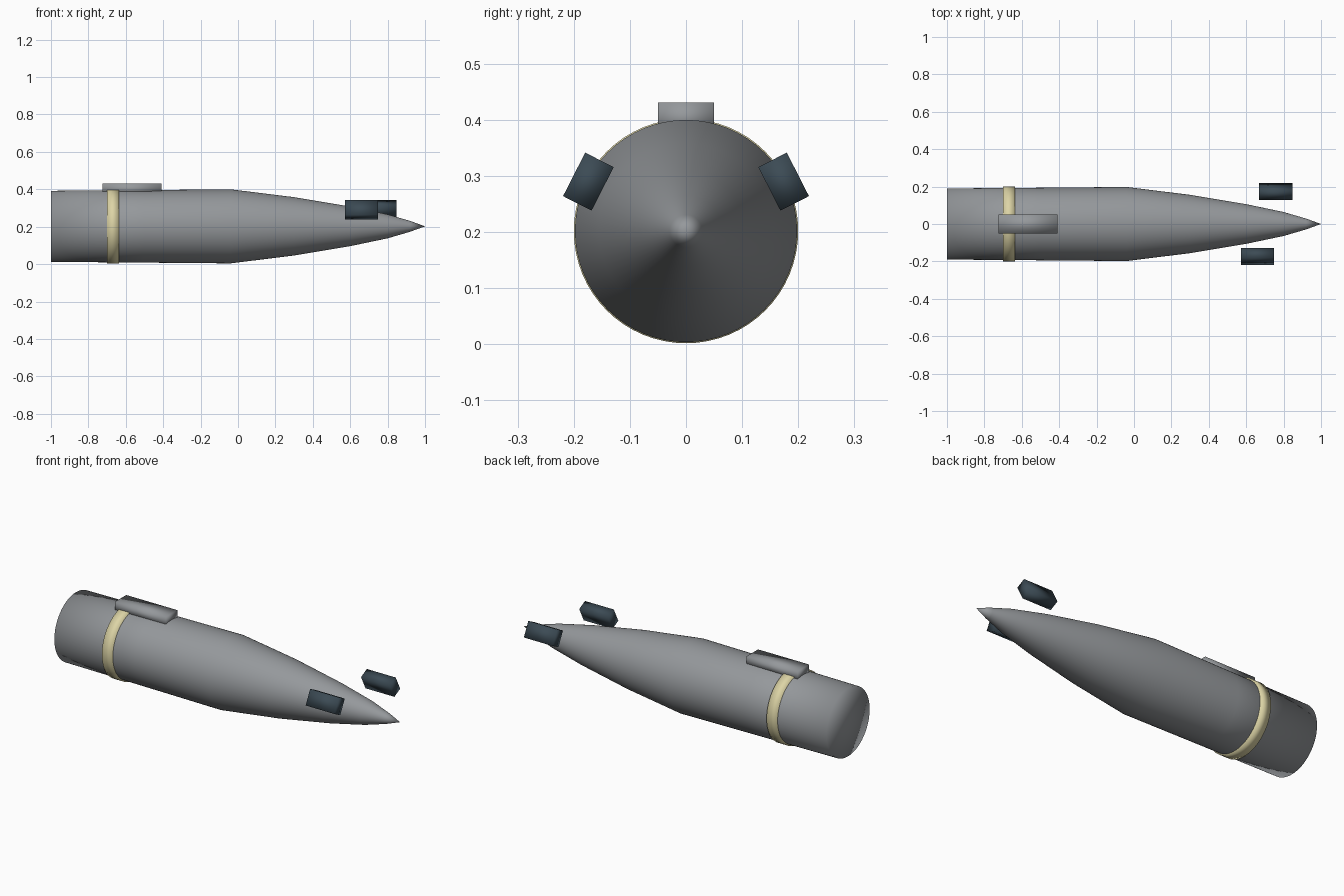
import bpy, bmesh, math

if "Cube" in bpy.data.objects:
    bpy.data.objects.remove(bpy.data.objects["Cube"])

AXIS_Z = 0.202  # height of the long axis


def material(name, rgb):
    m = bpy.data.materials.new(name)
    m.diffuse_color = (*rgb, 1)
    m.use_nodes = True
    m.node_tree.nodes["Principled BSDF"].inputs["Base Color"].default_value = m.diffuse_color
    return m


grey = material("steel grey", (0.30, 0.315, 0.33))
cream = material("pale yellow", (0.72, 0.66, 0.38))
slate = material("dark slate", (0.045, 0.07, 0.09))


def finish(name, bm, mat, loc=(0, 0, 0), tilt=0):
    bmesh.ops.recalc_face_normals(bm, faces=bm.faces[:])
    for f in bm.faces:
        f.smooth = True
    me = bpy.data.meshes.new(name)
    bm.to_mesh(me)
    bm.free()
    me.materials.append(mat)
    ob = bpy.data.objects.new(name, me)
    ob.location = loc
    ob.rotation_euler.x = tilt
    bpy.context.collection.objects.link(ob)
    return ob


def lathe(name, profile, mat, sides=64):
    """Spin (x, radius) points around the long axis."""
    bm = bmesh.new()
    vs = [bm.verts.new((x, r, 0)) for x, r in profile]
    es = [bm.edges.new(p) for p in zip(vs, vs[1:])]
    bmesh.ops.spin(bm, geom=vs + es, cent=(0, 0, 0), axis=(1, 0, 0),
                   angle=math.tau, steps=sides, use_duplicate=False)
    bmesh.ops.remove_doubles(bm, verts=bm.verts[:], dist=1e-5)
    return finish(name, bm, mat, (0, 0, AXIS_Z))


def block(name, size, mat, loc, tilt=0):
    bm = bmesh.new()
    bmesh.ops.create_cube(bm, size=1)
    bmesh.ops.scale(bm, vec=size, verts=bm.verts[:])
    return finish(name, bm, mat, loc, tilt)


# Body: closed tail, slightly flaring barrel, curved pointed nose
lathe("body", [(-1, 0), (-1, 0.19), (-0.5, 0.194), (-0.04, 0.198), (0.3, 0.156),
               (0.6, 0.106), (0.8, 0.064), (0.92, 0.029), (1, 0)], grey)

# Painted band around the barrel
lathe("band", [(-0.70, 0.185), (-0.70, 0.2), (-0.637, 0.2), (-0.637, 0.185)], cream)

# Raised lug on top
block("top_lug", (0.315, 0.1, 0.055), grey, (-0.567, 0, 0.4035))

# Staggered tilted blocks beside the nose
for side, x in ((-1, 0.66), (1, 0.758)):
    block("side_block_" + ("front" if side < 0 else "back"), (0.178, 0.057, 0.087),
          slate, (x, side * 0.174, 0.29), side * math.radians(27))
